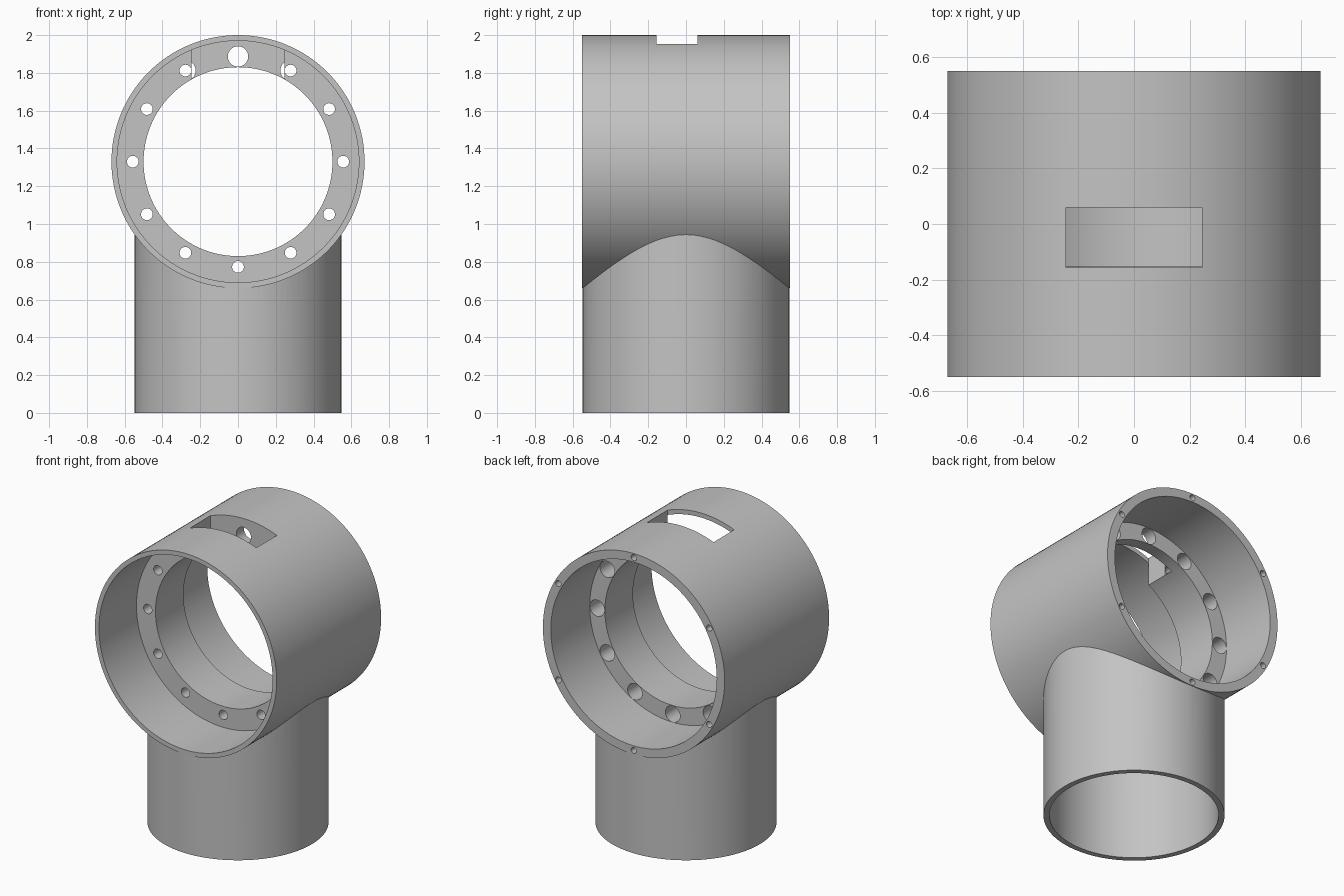
import bpy, bmesh, math
from mathutils import Matrix, Vector

cube = bpy.data.objects.get("Cube")
if cube:
    bpy.data.objects.remove(cube)

AXIS_Z = 1.33      # height of the horizontal barrel's axis
OUTER = 0.67       # barrel outer radius
BOLT_R = 0.557     # bolt circle radius

grey = bpy.data.materials.new("plain grey")
grey.use_nodes = True
grey.diffuse_color = (0.55, 0.55, 0.55, 1)
grey.node_tree.nodes["Principled BSDF"].inputs["Base Color"].default_value = (0.55, 0.55, 0.55, 1)


def finish(bm, name):
    bmesh.ops.recalc_face_normals(bm, faces=bm.faces)
    mesh = bpy.data.meshes.new(name)
    bm.to_mesh(mesh)
    bm.free()
    mesh.materials.append(grey)
    obj = bpy.data.objects.new(name, mesh)
    bpy.context.collection.objects.link(obj)
    return obj


def lathe(name, profile, matrix, steps=128):
    """Revolve a closed (radius, height) profile about z, then place it."""
    bm = bmesh.new()
    rings = []
    for i in range(steps):
        a = math.tau * i / steps
        rings.append([bm.verts.new((r * math.cos(a), r * math.sin(a), h)) for r, h in profile])
    n = len(profile)
    for i in range(steps):
        p, q = rings[i], rings[(i + 1) % steps]
        for j in range(n):
            k = (j + 1) % n
            bm.faces.new((p[j], q[j], q[k], p[k]))
    bm.transform(matrix)
    return finish(bm, name)


# Local z runs along +y, so profile height equals y
ALONG_Y = Matrix.Translation((0, 0, AXIS_Z)) @ Matrix.Rotation(-math.pi / 2, 4, 'X')


def rods(name, radius, y0, y1, ring, count, start=0.0, steps=32):
    """Ring of round cutters parallel to the barrel axis."""
    bm = bmesh.new()
    for i in range(count):
        a = start + math.tau * i / count
        place = Matrix.Translation((ring * math.cos(a), ring * math.sin(a), (y0 + y1) / 2))
        bmesh.ops.create_cone(bm, cap_ends=True, segments=steps, radius1=radius,
                              radius2=radius, depth=y1 - y0, matrix=ALONG_Y @ place)
    return finish(bm, name)


def cut(obj, cutter):
    cutter.hide_render = True
    mod = obj.modifiers.new("cut", 'BOOLEAN')
    mod.operation = 'DIFFERENCE'
    mod.solver = 'EXACT'
    mod.object = cutter
    bpy.context.view_layer.objects.active = obj
    bpy.ops.object.modifier_apply(modifier=mod.name)
    bpy.data.objects.remove(cutter)


# Barrel: wide front bore, inner flange, slightly narrower rear bore
barrel = lathe("barrel_housing", [
    (OUTER, -0.55), (OUTER, 0.55), (0.612, 0.55), (0.612, 0.14),
    (0.5, 0.14), (0.5, -0.155), (0.64, -0.155), (0.64, -0.55)], ALONG_Y)

# Window through the top of the wall and flange
bm = bmesh.new()
bmesh.ops.create_cube(bm, size=1)
bmesh.ops.scale(bm, vec=(0.49, 0.217, 0.6), verts=bm.verts)
bmesh.ops.translate(bm, vec=Vector((0, -0.0485, 1.9)), verts=bm.verts)
cut(barrel, finish(bm, "window_cutter"))

# Bolt holes through the flange, counterbored from the rear
cut(barrel, rods("bolt_cutter", 0.031, -0.3, 0.3, BOLT_R, 12))
cut(barrel, rods("counterbore_cutter", 0.054, 0.0, 0.2, BOLT_R, 12))

# Small screw holes in the rear rim
cut(barrel, rods("rim_cutter", 0.02, 0.4, 0.7, 0.642, 6, math.pi / 6, 20))

# Upright tube, saddled onto the underside of the barrel
stem = lathe("upright_tube", [(0.547, 0), (0.547, 1.1), (0.511, 1.1), (0.511, 0)],
             Matrix.Identity(4))
bm = bmesh.new()
bmesh.ops.create_cone(bm, cap_ends=True, segments=128, radius1=OUTER - 0.006,
                      radius2=OUTER - 0.006, depth=1.6, matrix=ALONG_Y)
cut(stem, finish(bm, "saddle_cutter"))

# Smooth curved walls, keep machined edges sharp
bpy.ops.object.select_all(action='DESELECT')
for obj in (barrel, stem):
    obj.select_set(True)
    bpy.context.view_layer.objects.active = obj
bpy.ops.object.shade_smooth_by_angle(angle=math.radians(30))
